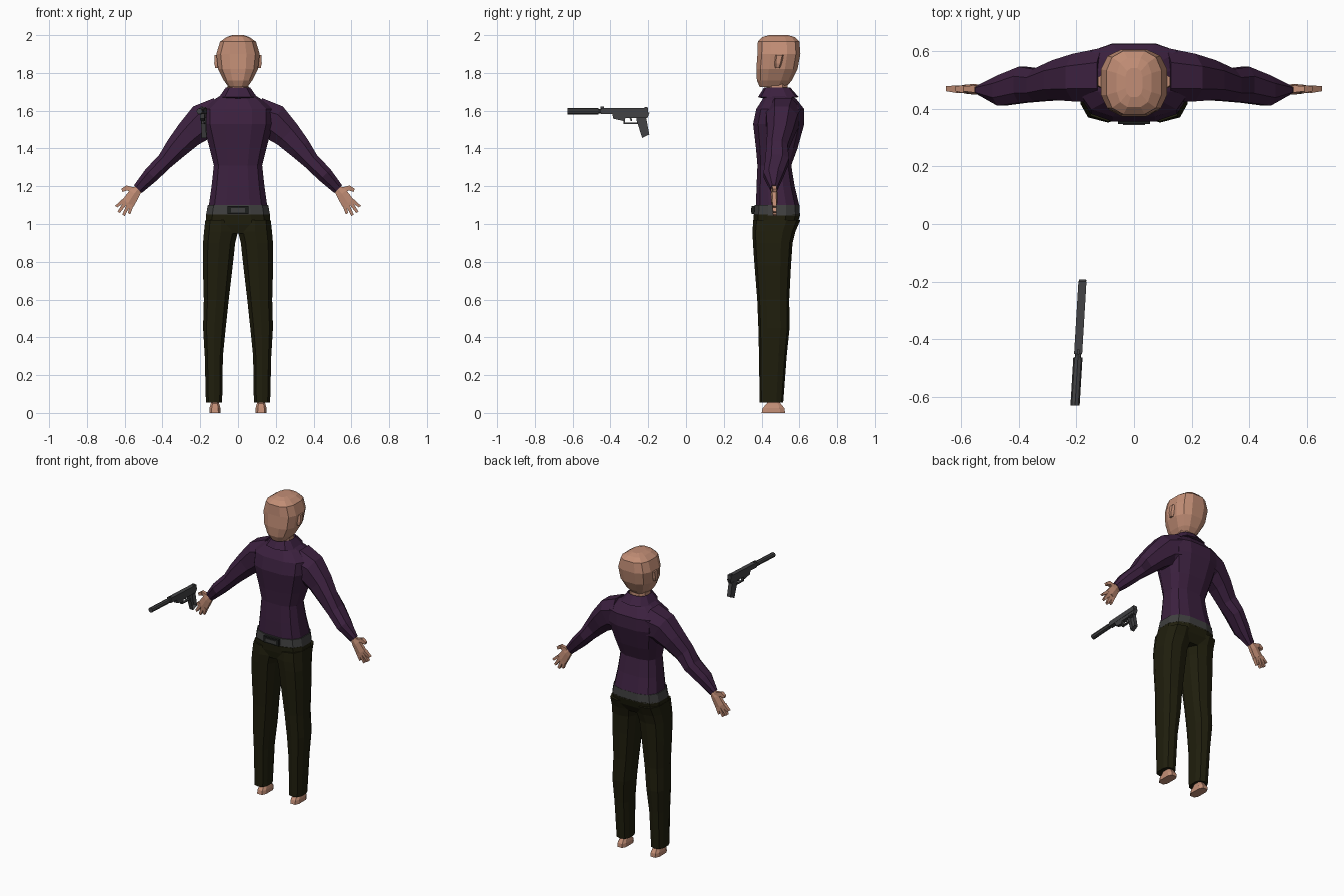
import bpy, bmesh
from math import cos, sin, pi, radians, copysign
from mathutils import Vector, Matrix

cube = bpy.data.objects.get("Cube")
if cube:
    bpy.data.objects.remove(cube, do_unlink=True)


def material(name, rgb):
    m = bpy.data.materials.new(name)
    m.use_nodes = True
    m.diffuse_color = (*rgb, 1)
    m.node_tree.nodes["Principled BSDF"].inputs["Base Color"].default_value = (*rgb, 1)
    return m


SKIN = material("skin", (0.54, 0.27, 0.18))
SHIRT = material("purple_shirt", (0.045, 0.015, 0.05))
PANTS = material("olive_trousers", (0.014, 0.013, 0.004))
BELT = material("grey_belt", (0.05, 0.05, 0.05))
BUCKLE = material("dark_buckle", (0.012, 0.013, 0.012))
METAL = material("gun_metal", (0.055, 0.055, 0.058))


def finish(name, bm, mat, closed=True):
    if closed:
        bmesh.ops.recalc_face_normals(bm, faces=bm.faces)
    mesh = bpy.data.meshes.new(name)
    bm.to_mesh(mesh)
    bm.free()
    mesh.materials.append(mat)
    obj = bpy.data.objects.new(name, mesh)
    bpy.context.collection.objects.link(obj)
    return obj


def loft(name, rings, mat, n=12, power=0.75, side=1, caps=True):
    """Skin rounded rings (x, z, half width, y front, y back, tilt in degrees)."""
    bm = bmesh.new()
    loops = []
    peak = cos(pi / n) ** power
    for x, z, w, y0, y1, tilt in rings:
        loop = []
        for i in range(n):
            a = 2 * pi * (i + 0.5) / n
            u = copysign(abs(cos(a)) ** power, cos(a)) / peak * w
            v = copysign(abs(sin(a)) ** power, sin(a)) / peak * (y1 - y0) / 2
            t = radians(tilt)
            loop.append(bm.verts.new((side * (x + u * cos(t)), (y0 + y1) / 2 + v, z + u * sin(t))))
        loops.append(loop)
    for a, b in zip(loops, loops[1:]):
        for i in range(n):
            j = (i + 1) % n
            bm.faces.new((a[i], a[j], b[j], b[i]))
    if caps:
        bm.faces.new(loops[0][::-1])
        bm.faces.new(loops[-1])
    return finish(name, bm, mat)


def column(name, levels, mat, x=0, **kw):
    """Upright loft from (z, half width, y front, y back) levels."""
    return loft(name, [(x, z, w, a, b, 0) for z, w, a, b in levels], mat, **kw)


def box(name, lo, hi, mat):
    bm = bmesh.new()
    bmesh.ops.create_cube(bm, size=1)
    for v in bm.verts:
        v.co = [(l + h) / 2 + c * (h - l) for l, h, c in zip(lo, hi, v.co)]
    return finish(name, bm, mat)


# Head, ears and neck
column("head", [
    (1.725, 0.05, 0.39, 0.53), (1.76, 0.075, 0.375, 0.56), (1.82, 0.105, 0.372, 0.59),
    (1.9, 0.115, 0.378, 0.605), (1.965, 0.095, 0.38, 0.60), (1.99, 0.06, 0.405, 0.575),
    (2.0, 0.03, 0.44, 0.54)], SKIN, power=0.72)
column("neck", [(1.65, 0.06, 0.42, 0.54), (1.77, 0.055, 0.43, 0.535)], SKIN, n=8)

# Shirt body and flared collar
column("shirt_body", [
    (1.095, 0.155, 0.37, 0.60), (1.2, 0.14, 0.373, 0.575), (1.31, 0.128, 0.378, 0.557),
    (1.4, 0.15, 0.37, 0.59), (1.53, 0.185, 0.355, 0.626), (1.61, 0.185, 0.372, 0.624),
    (1.66, 0.125, 0.405, 0.585), (1.69, 0.075, 0.42, 0.55)], SHIRT, power=0.7)
column("collar", [
    (1.665, 0.07, 0.41, 0.55), (1.672, 0.1, 0.385, 0.592), (1.722, 0.065, 0.415, 0.55),
    (1.69, 0.058, 0.425, 0.54)], SHIRT, n=10, caps=False)

# Belt, buckle and seat of the trousers
column("belt", [(1.045, 0.17, 0.36, 0.603), (1.1, 0.16, 0.364, 0.60)], BELT, power=0.7)
box("buckle", (-0.055, 0.347, 1.052), (0.055, 0.37, 1.094), BUCKLE)
box("buckle_plate", (-0.038, 0.343, 1.062), (0.038, 0.35, 1.084), BELT)
column("trouser_seat", [(0.95, 0.13, 0.37, 0.56), (1.0, 0.172, 0.36, 0.59),
                        (1.05, 0.169, 0.357, 0.604)], PANTS, power=0.7)


def digit(name, start, end, w, side, tilt):
    """A tapered square finger lying in the plane of the hand."""
    (x0, z0), (x1, z1) = start, end
    loft(name, [(x0, z0, w, 0.454, 0.480, tilt), (x1, z1, w * 0.65, 0.460, 0.478, tilt)],
         SKIN, n=4, power=1, side=side)


for side, label in ((1, "left_"), (-1, "right_")):
    column(label + "ear", [(1.825, 0.012, 0.472, 0.495), (1.85, 0.018, 0.47, 0.505),
                           (1.895, 0.016, 0.472, 0.517)], SKIN, x=0.108, n=6, side=side)

    # Sleeve, from inside the shoulder to the cuff
    loft(label + "sleeve", [
        (0.10, 1.56, 0.11, 0.42, 0.61, 75), (0.19, 1.54, 0.095, 0.425, 0.59, 60),
        (0.26, 1.475, 0.075, 0.43, 0.567, 45), (0.33, 1.40, 0.06, 0.425, 0.537, 45),
        (0.385, 1.335, 0.045, 0.42, 0.545, 45), (0.46, 1.26, 0.042, 0.41, 0.515, 45),
        (0.53, 1.185, 0.029, 0.447, 0.482, 45)], SHIRT, n=8, power=0.85, side=side)

    # Hand with four fingers and a thumb
    loft(label + "palm", [
        (0.523, 1.192, 0.02, 0.453, 0.478, 42), (0.55, 1.16, 0.03, 0.45, 0.483, 38),
        (0.582, 1.11, 0.035, 0.453, 0.482, 32)], SKIN, n=6, side=side)
    fingers = {"index": ((0.604, 1.125), (0.645, 1.092)), "middle": ((0.592, 1.118), (0.632, 1.062)),
               "ring": ((0.577, 1.108), (0.606, 1.046)), "little": ((0.562, 1.103), (0.577, 1.055))}
    for finger, (start, end) in fingers.items():
        digit(label + finger + "_finger", start, end, 0.011, side, 35)
    digit(label + "thumb_base", (0.545, 1.175), (0.592, 1.193), 0.017, side, 100)
    digit(label + "thumb_tip", (0.587, 1.192), (0.615, 1.178), 0.013, side, 70)

    # Trouser leg
    loft(label + "trouser_leg", [(x, z, w, a, b, 0) for z, x, w, a, b in (
        (0.055, 0.127, 0.043, 0.392, 0.512), (0.3, 0.128, 0.048, 0.389, 0.53),
        (0.45, 0.125, 0.06, 0.386, 0.545), (0.6, 0.115, 0.066, 0.38, 0.543),
        (0.78, 0.107, 0.079, 0.366, 0.552), (0.9, 0.1, 0.085, 0.358, 0.56),
        (0.96, 0.09, 0.09, 0.356, 0.575), (1.02, 0.09, 0.083, 0.36, 0.6))],
         PANTS, n=10, side=side)

    # Bare foot
    column(label + "foot", [(0, 0.03, 0.4, 0.524), (0.025, 0.029, 0.405, 0.521),
                            (0.05, 0.022, 0.428, 0.5), (0.08, 0.02, 0.432, 0.49)],
           SKIN, x=0.122, n=8, power=0.6, side=side)


# Pistol: side profiles (y, z) extruded sideways and turned slightly
def aim(bm):
    for v in bm.verts:
        v.co.x += -0.178 + 0.06 * (v.co.y + 0.19)


def prism(name, profile, half, mat=METAL, open_side=False):
    bm = bmesh.new()
    a = [bm.verts.new((-half, y, z)) for y, z in profile]
    b = [bm.verts.new((half, y, z)) for y, z in profile]
    for i in range(len(a)):
        j = (i + 1) % len(a)
        bm.faces.new((a[i], a[j], b[j], b[i]))
    bm.faces.new(a[::-1])
    outer = bm.faces.new(b)
    bmesh.ops.recalc_face_normals(bm, faces=bm.faces)
    if open_side:
        bmesh.ops.delete(bm, geom=[outer], context="FACES_ONLY")
    aim(bm)
    return finish(name, bm, mat, closed=False)


def block(y0, y1, z0, z1):
    return [(y0, z0), (y1, z0), (y1, z1), (y0, z1)]


def barrel(name, y0, y1, z, r, n=8):
    bm = bmesh.new()
    place = Matrix.Translation(Vector((0, (y0 + y1) / 2, z))) @ Matrix.Rotation(pi / 2, 4, "X")
    bmesh.ops.create_cone(bm, cap_ends=True, segments=n, radius1=r, radius2=r,
                          depth=y1 - y0, matrix=place)
    aim(bm)
    return finish(name, bm, METAL)


barrel("silencer", -0.628, -0.462, 1.597, 0.016)
barrel("barrel", -0.47, -0.42, 1.597, 0.011)
prism("slide", block(-0.45, -0.2, 1.582, 1.614), 0.014)
prism("front_sight", block(-0.452, -0.435, 1.61, 1.622), 0.004)
prism("rear_sight", block(-0.22, -0.205, 1.61, 1.619), 0.009)
prism("frame", [(-0.392, 1.59), (-0.385, 1.558), (-0.33, 1.545), (-0.32, 1.562),
                (-0.205, 1.562), (-0.192, 1.59)], 0.012)
prism("guard_front", block(-0.332, -0.322, 1.535, 1.565), 0.007)
prism("guard_bottom", block(-0.332, -0.255, 1.53, 1.537), 0.007)
prism("trigger", [(-0.3, 1.565), (-0.292, 1.545), (-0.286, 1.545), (-0.288, 1.565)], 0.004)
prism("grip", [(-0.262, 1.566), (-0.262, 1.55), (-0.232, 1.456), (-0.194, 1.474), (-0.212, 1.566)],
      0.013, open_side=True)
